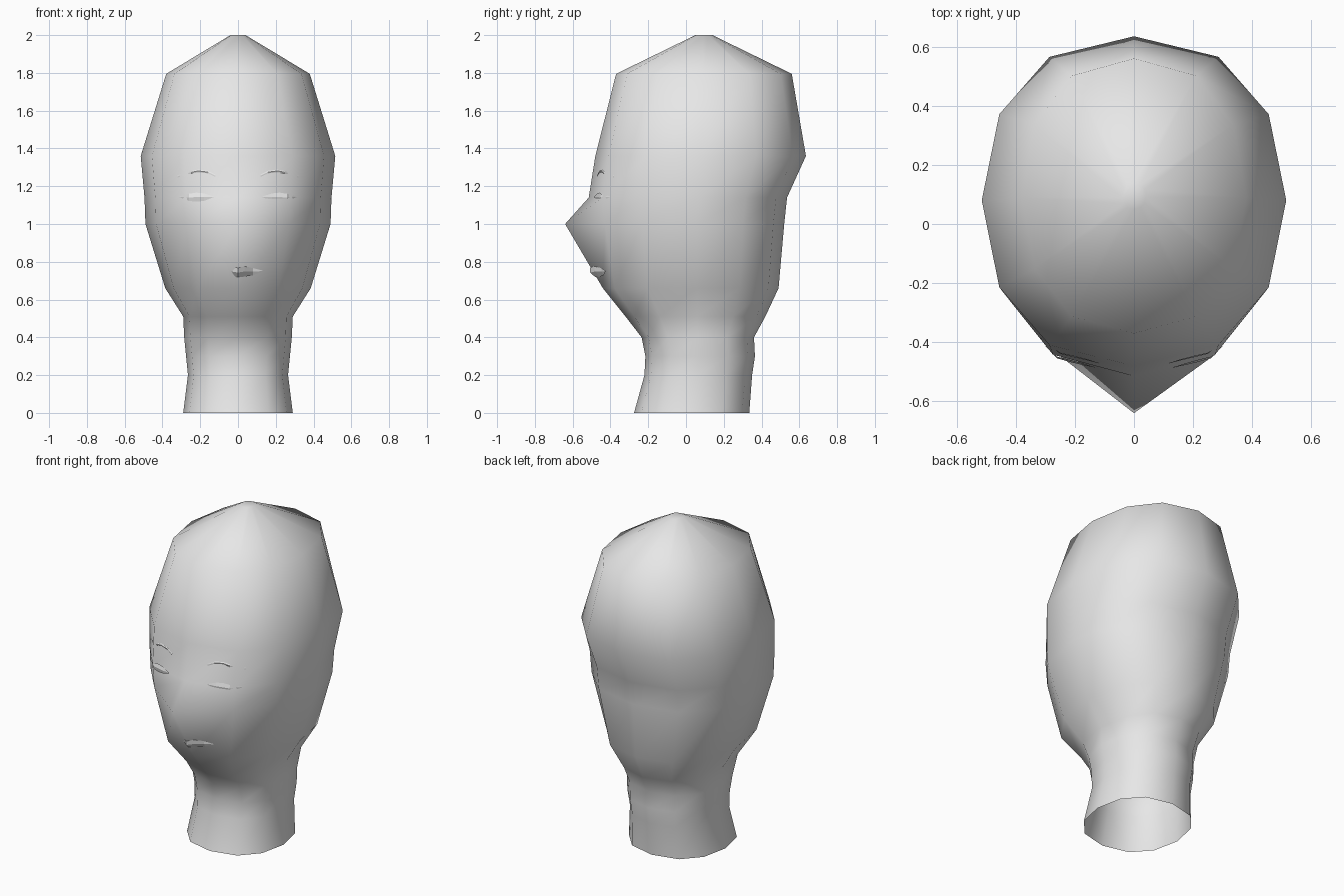
import bpy, bmesh, math
from mathutils import Vector
from mathutils.bvhtree import BVHTree

cube = bpy.data.objects.get("Cube")
if cube:
    bpy.data.objects.remove(cube, do_unlink=True)

mat = bpy.data.materials.new("light grey")
mat.use_nodes = True
mat.diffuse_color = (0.8, 0.8, 0.8, 1)
mat.node_tree.nodes["Principled BSDF"].inputs["Base Color"].default_value = (0.8, 0.8, 0.8, 1)


def make_object(name, bm):
    mesh = bpy.data.meshes.new(name)
    bm.to_mesh(mesh)
    mesh.materials.append(mat)
    obj = bpy.data.objects.new(name, mesh)
    bpy.context.collection.objects.link(obj)
    return obj


def soft(v, power):
    return math.copysign(abs(v) ** power, v) if abs(v) > 1e-6 else 0.0


# Head and neck: rings of height, half width, front y, back y, centre y
SIDES = 12
RINGS = [
    (0.0, 0.29, -0.275, 0.335, 0.03),
    (0.2, 0.265, -0.22, 0.35, 0.06),
    (0.3, 0.275, -0.215, 0.365, 0.07),
    (0.4, 0.285, -0.235, 0.36, 0.06),
    (0.51, 0.29, -0.32, 0.42, 0.06),
    (0.66, 0.385, -0.44, 0.49, 0.06),
    (1.0, 0.49, -0.50, 0.52, 0.06),
    (1.14, 0.495, -0.515, 0.535, 0.07),
    (1.36, 0.515, -0.48, 0.635, 0.08),
    (1.795, 0.38, -0.37, 0.56, 0.09),
    (2.0, 0.04, 0.05, 0.14, 0.09),
]
NOSE_Z, NOSE_Y = 1.0, -0.64

bm = bmesh.new()
rows = []
for z, width, front, back, mid in RINGS:
    row = []
    for i in range(SIDES):
        a = math.tau * i / SIDES
        x = width * soft(math.sin(a), 0.85)
        c = soft(-math.cos(a), 0.93)
        y = mid + c * ((back - mid) if c > 0 else (mid - front))
        if i == 0 and z == NOSE_Z:
            y = NOSE_Y
        row.append(bm.verts.new((x, y, z)))
    rows.append(row)
for low, high in zip(rows, rows[1:]):
    for i in range(SIDES):
        j = (i + 1) % SIDES
        bm.faces.new((low[i], low[j], high[j], high[i]))
bm.faces.new(rows[-1])
for f in bm.faces:
    f.smooth = True
head = make_object("head_and_neck", bm)
bmesh.ops.triangulate(bm, faces=bm.faces[:])
surface = BVHTree.FromBMesh(bm)


# Thin features follow the face, from strips of (x, bottom z, top z)
def face_strip(name, columns, bulge):
    strip = bmesh.new()
    last = None
    count = len(columns) - 1
    for k, (x, low, high) in enumerate(columns):
        pair = []
        for z in (low, (low + high) / 2, high):
            hit = surface.ray_cast(Vector((x, -2, z)), Vector((0, 1, 0)))[0]
            out = 0.006 + (bulge * math.sin(math.pi * k / count) if z == (low + high) / 2 else 0)
            pair.append(strip.verts.new((x, hit.y - out, z)))
        if last:
            for n in range(2):
                strip.faces.new((last[n], pair[n], pair[n + 1], last[n + 1]))
        last = pair
    bmesh.ops.recalc_face_normals(strip, faces=strip.faces[:])
    if sum(f.normal.y for f in strip.faces) > 0:
        bmesh.ops.reverse_faces(strip, faces=strip.faces[:])
    make_object(name, strip)


EYE = [(0.13, 1.142, 1.146), (0.18, 1.122, 1.162), (0.22, 1.118, 1.166),
       (0.26, 1.122, 1.16), (0.31, 1.142, 1.146)]
BROW = [(0.12, 1.25, 1.262), (0.16, 1.268, 1.282), (0.21, 1.274, 1.288),
        (0.25, 1.266, 1.28), (0.32, 1.246, 1.258)]
for side, label in ((1, "left"), (-1, "right")):
    for part, columns in (("eye", EYE), ("eyebrow", BROW)):
        face_strip(label + "_" + part, [(side * x, a, b) for x, a, b in columns], 0.004)

# Mouth with a shallow dip in the upper lip
half = [(0.13, 0.748, 0.754), (0.08, 0.729, 0.766), (0.035, 0.721, 0.776)]
mouth = [(-x, a, b) for x, a, b in half] + [(0, 0.719, 0.767)] + half[::-1]
face_strip("mouth", mouth, 0.012)
